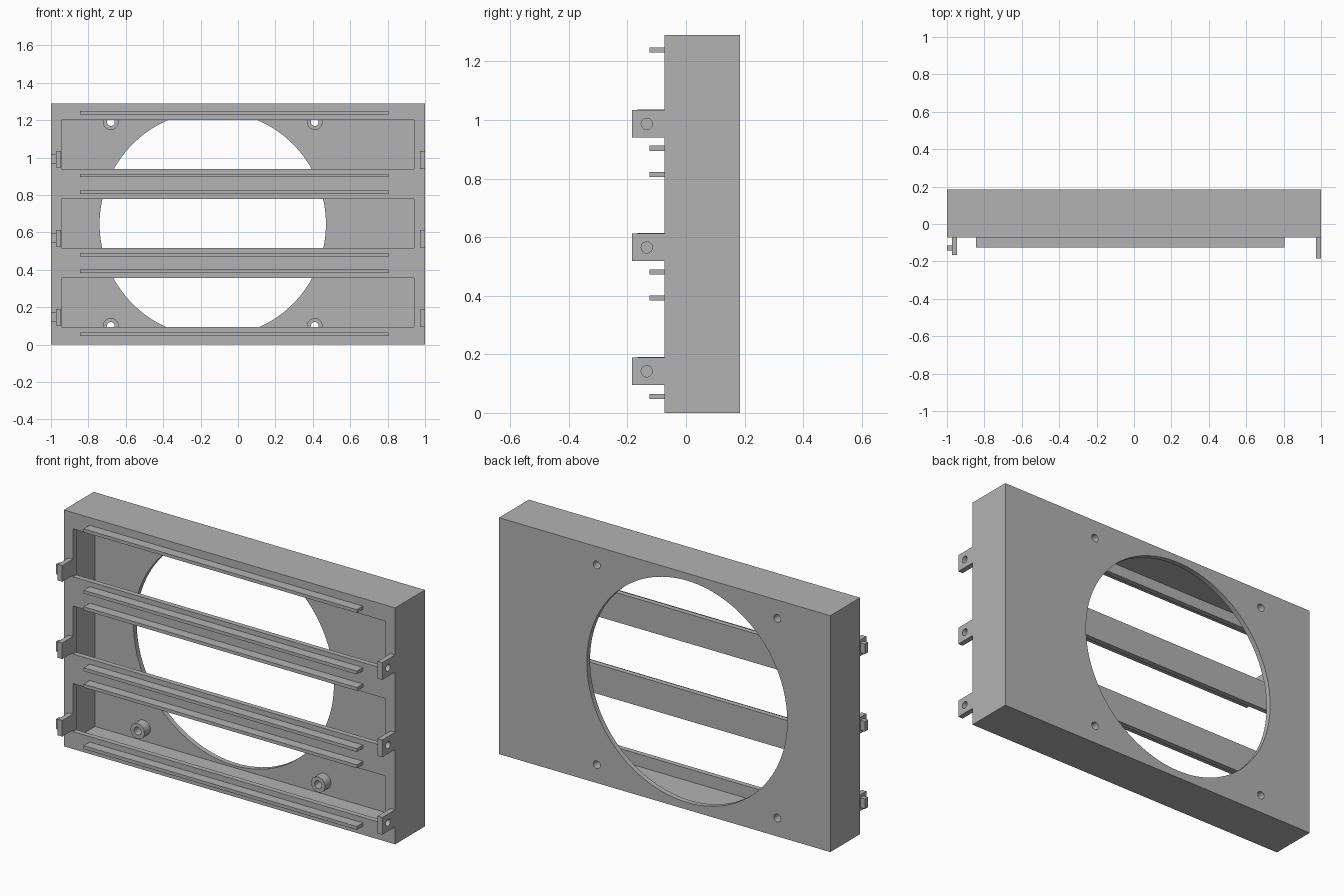
import bpy
import math
from mathutils import Matrix

if "Cube" in bpy.data.objects:
    bpy.data.objects.remove(bpy.data.objects["Cube"], do_unlink=True)

grey = bpy.data.materials.new("plain_grey")
grey.use_nodes = True
grey.diffuse_color = (0.45, 0.45, 0.45, 1)
grey.node_tree.nodes["Principled BSDF"].inputs["Base Color"].default_value = (0.45, 0.45, 0.45, 1)

# Main dimensions
HEIGHT, WALL = 1.29, 0.028
FRONT, BACK = -0.073, 0.184
FAN_X, FAN_R = -0.135, 0.605
SCREWS = [(x, z) for x in (-0.68, 0.41) for z in (0.1, 1.19)]
LEVELS = (0.095, 0.518, 0.94)


def box(name, x, y, z):
    """Axis-aligned box from three (low, high) ranges."""
    bpy.ops.mesh.primitive_cube_add(size=1)
    ob = bpy.context.object
    ob.name = name
    spans = (x, y, z)
    ob.data.transform(Matrix.Translation([sum(s) / 2 for s in spans])
                      @ Matrix.Diagonal([s[1] - s[0] for s in spans] + [1]))
    ob.data.materials.append(grey)
    return ob


def cylinder(name, centre, radius, length, axis, sides=32):
    """Cylinder lying along the x or y axis."""
    bpy.ops.mesh.primitive_cylinder_add(vertices=sides, radius=radius, depth=length)
    ob = bpy.context.object
    ob.name = name
    turn = Matrix.Rotation(math.pi / 2, 4, "Y" if axis == "x" else "X")
    ob.data.transform(Matrix.Translation(centre) @ turn)
    ob.data.materials.append(grey)
    return ob


def cut(ob, cutters):
    """Subtract every cutter from the object, then discard the cutters."""
    for cutter in cutters:
        mod = ob.modifiers.new("cut", "BOOLEAN")
        mod.operation, mod.solver, mod.object = "DIFFERENCE", "EXACT", cutter
        bpy.context.view_layer.objects.active = ob
        bpy.ops.object.modifier_apply(modifier=mod.name)
        bpy.data.objects.remove(cutter, do_unlink=True)


def smooth(ob):
    bpy.ops.object.select_all(action="DESELECT")
    ob.select_set(True)
    bpy.context.view_layer.objects.active = ob
    bpy.ops.object.shade_smooth_by_angle(angle=math.radians(30))


# Hollow housing with three front windows, a round rear opening and screw holes
housing = box("housing", (-1, 1), (FRONT, BACK), (0, HEIGHT))
cutters = [box("cavity", (WALL - 1, 1 - WALL), (FRONT + WALL, BACK - WALL), (WALL, HEIGHT - WALL))]
cutters += [box("window", (-0.945, 0.94), (FRONT - 0.1, FRONT + 0.08), (z, z + 0.262)) for z in LEVELS]
cutters.append(cylinder("opening", (FAN_X, BACK, HEIGHT / 2), FAN_R, 0.2, "y", 128))
cutters += [cylinder("screw_hole", (x, BACK, z), 0.021, 0.2, "y") for x, z in SCREWS]
cut(housing, cutters)
smooth(housing)

# Tubular screw bosses inside the rear wall
for x, z in SCREWS:
    boss = cylinder("screw_boss", (x, 0.131, z), 0.042, 0.052, "y")
    cut(boss, [cylinder("bore", (x, 0.131, z), 0.021, 0.3, "y")])
    smooth(boss)

# Horizontal rails along the front
for z in (0.056, 0.392, 0.481, 0.814, 0.904, 1.239):
    box("front_rail", (-0.845, 0.805), (-0.125, FRONT), (z - 0.009, z + 0.009))

# Drilled hinge tabs on the left, latch tabs with pegs on the right
for z in LEVELS:
    mid = z + 0.047
    tab = box("hinge_tab", (1 - WALL, 1), (-0.184, FRONT), (z, z + 0.094))
    cut(tab, [cylinder("pin_hole", (1, -0.134, mid), 0.019, 0.2, "x")])
    smooth(tab)
    box("latch_tab", (-0.972, -0.945), (-0.166, FRONT), (z + 0.008, z + 0.096))
    box("latch_peg", (-1, -0.972), (-0.142, -0.115), (z + 0.026, z + 0.08))
